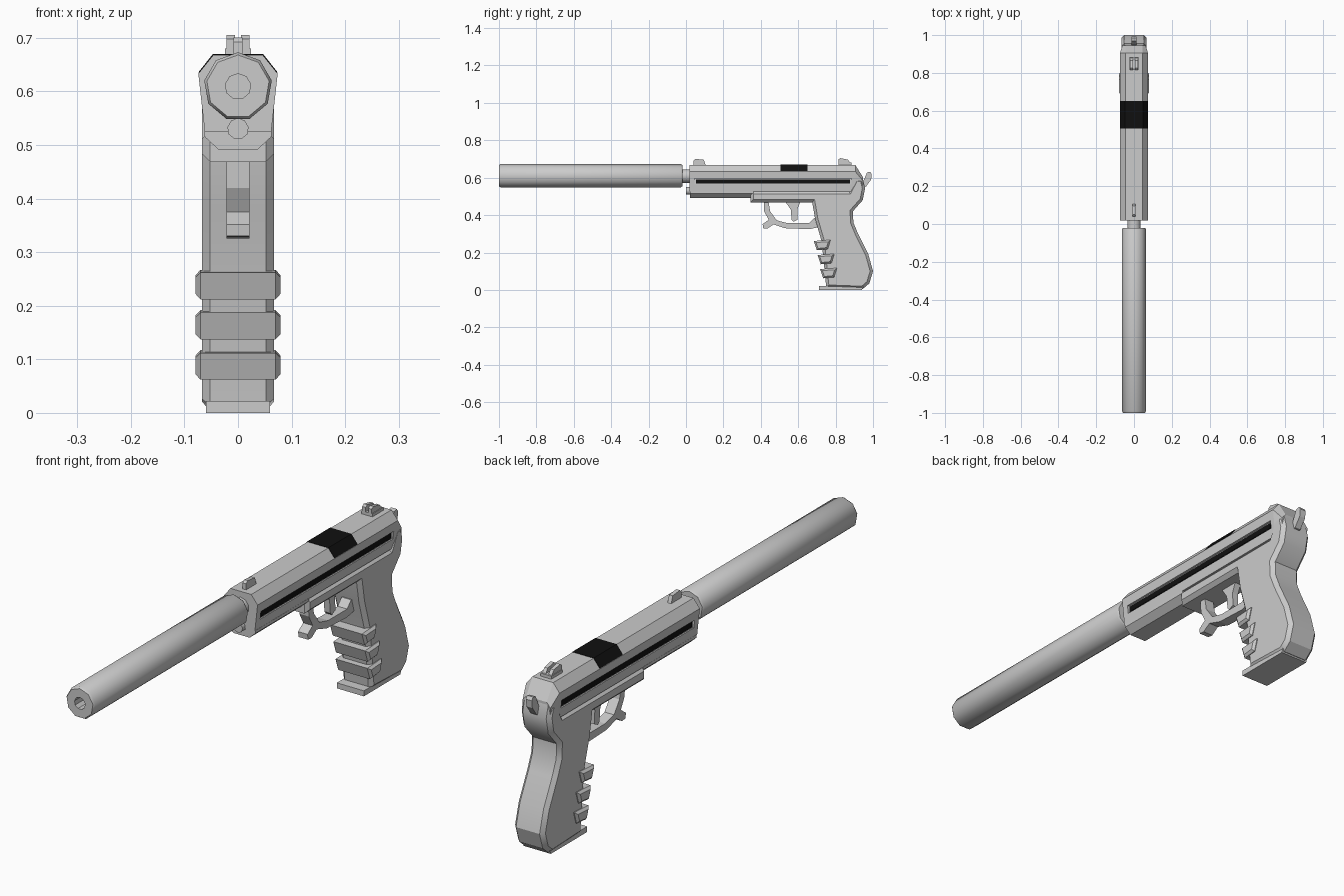
import bpy, bmesh
from math import sin, cos, pi, radians

if "Cube" in bpy.data.objects:
    bpy.data.objects.remove(bpy.data.objects["Cube"])

black = bpy.data.materials.new("black")
black.diffuse_color = (0.005, 0.005, 0.005, 1)
black.use_nodes = True
black.node_tree.nodes["Principled BSDF"].inputs["Base Color"].default_value = black.diffuse_color


def finish(bm, name, mat=None, smooth=None):
    bmesh.ops.recalc_face_normals(bm, faces=bm.faces[:])
    me = bpy.data.meshes.new(name)
    bm.to_mesh(me)
    bm.free()
    ob = bpy.data.objects.new(name, me)
    bpy.context.collection.objects.link(ob)
    if mat:
        me.materials.append(mat)
    if smooth:
        bpy.ops.object.select_all(action='DESELECT')
        ob.select_set(True)
        bpy.context.view_layer.objects.active = ob
        bpy.ops.object.shade_smooth_by_angle(angle=radians(smooth))
    return ob


def prism(name, pts, x0, x1, bevel=0, **kw):
    """Side profile (y, z) extruded from x0 to x1, with chamfered rims."""
    bm = bmesh.new()
    a = [bm.verts.new((x0, y, z)) for y, z in pts]
    b = [bm.verts.new((x1, y, z)) for y, z in pts]
    caps = [bm.faces.new(a), bm.faces.new(b[::-1])]
    n = len(pts)
    for i in range(n):
        j = (i + 1) % n
        bm.faces.new((a[j], a[i], b[i], b[j]))
    bmesh.ops.recalc_face_normals(bm, faces=bm.faces[:])
    if bevel:
        rims = [e for f in caps for e in f.edges]
        bmesh.ops.bevel(bm, geom=rims, offset=bevel, segments=1,
                        affect='EDGES', clamp_overlap=False)
    return finish(bm, name, **kw)


def loft(name, sections, **kw):
    """Cross-sections [(y, [(x, z), ...]), ...] skinned along y."""
    bm = bmesh.new()
    rings = [[bm.verts.new((x, y, z)) for x, z in pts] for y, pts in sections]
    bm.faces.new(rings[0])
    bm.faces.new(rings[-1][::-1])
    n = len(rings[0])
    for r, s in zip(rings, rings[1:]):
        for i in range(n):
            j = (i + 1) % n
            bm.faces.new((r[j], r[i], s[i], s[j]))
    return finish(bm, name, **kw)


def sym(half):
    """Mirror a right-hand outline (top to bottom) to a closed section."""
    return half + [(-x, z) for x, z in reversed(half)]


def ngon(n, r, z):
    return [(r * sin(2 * pi * i / n), z + r * cos(2 * pi * i / n)) for i in range(n)]


def rect(y0, y1, z0, z1):
    return [(y0, z0), (y1, z0), (y1, z1), (y0, z1)]


def cut(ob, cutter):
    m = ob.modifiers.new("cut", 'BOOLEAN')
    m.operation, m.object, m.solver = 'DIFFERENCE', cutter, 'EXACT'
    cutter.hide_render = True
    cutter.hide_set(True)


# suppressor with bore, barrel and guide rod
Z = 0.609
sup = loft("suppressor", [(-1, ngon(9, 0.059, Z)), (-0.992, ngon(9, 0.064, Z)),
                          (-0.028, ngon(9, 0.064, Z)), (-0.02, ngon(9, 0.059, Z))],
           smooth=42)
cut(sup, loft("bore_cutter", [(-1.1, ngon(9, 0.024, Z)), (-0.75, ngon(9, 0.024, Z))]))
loft("barrel", [(-0.04, ngon(10, 0.036, Z)), (0.1, ngon(10, 0.036, Z))], smooth=40)
loft("guide_rod", [(0.0, ngon(9, 0.02, 0.53)), (0.1, ngon(9, 0.02, 0.53))], smooth=42)

# slide, sloping down at the rear
body = sym([(0.046, 0.668), (0.074, 0.633), (0.062, 0.525)])
tail = sym([(0.045, 0.605), (0.062, 0.585), (0.06, 0.525)])
slide = loft("slide", [(0.018, body), (0.905, body), (0.945, tail)])

# side grooves with black inlays
for s, side in ((1, "right"), (-1, "left")):
    cut(slide, prism(side + "_groove_cutter", rect(0.045, 0.885, 0.564, 0.596),
                     s * 0.061, s * 0.1))
    prism(side + "_groove_inlay", rect(0.053, 0.877, 0.569, 0.591),
          s * 0.05, s * 0.064, mat=black)

# ejection port panel over the top facets
port = sym([(0.047, 0.6695), (0.0745, 0.635), (0.06, 0.634)])
loft("ejection_port", [(0.505, port), (0.65, port)], mat=black)

# sights
prism("front_sight", [(0.04, 0.66), (0.04, 0.692), (0.05, 0.701), (0.095, 0.696),
                      (0.108, 0.66)], -0.008, 0.008)
prism("rear_sight_base", rect(0.815, 0.885, 0.66, 0.68), -0.024, 0.024)
for s, side in ((1, "right"), (-1, "left")):
    prism("rear_sight_post_" + side, [(0.815, 0.67), (0.815, 0.698), (0.825, 0.705),
          (0.865, 0.697), (0.885, 0.67)], s * 0.006, s * 0.021)

# dust cover under the slide
dust = sym([(0.063, 0.527), (0.062, 0.515), (0.036, 0.491)])
loft("dust_cover", [(0.022, dust), (0.36, dust)])

# frame and grip in one profile
prism("frame_and_grip", [
    (0.345, 0.527), (0.345, 0.468), (0.675, 0.468), (0.69, 0.38), (0.725, 0.26),
    (0.75, 0.012), (0.945, 0.005), (0.98, 0.035), (1.0, 0.1), (0.975, 0.19),
    (0.92, 0.30), (0.895, 0.36), (0.892, 0.42), (0.945, 0.48), (0.958, 0.545),
    (0.945, 0.595), (0.905, 0.595), (0.87, 0.527)],
    -0.067, 0.067, bevel=0.015, smooth=32)
prism("magazine_base", [(0.71, 0), (0.94, 0), (0.95, 0.022), (0.71, 0.022)],
      -0.06, 0.06)

# three raised bands round the front of the grip
for i, (y, z) in enumerate([(0.683, 0.212), (0.703, 0.137), (0.717, 0.062)]):
    prism(f"grip_band_{i + 1}", [(y + 0.017, z), (y + 0.075, z + 0.006), (y + 0.09, z + 0.055),
          (y, z + 0.05)], -0.079, 0.079, bevel=0.009)

# trigger guard with hooked front
prism("trigger_guard", [
    (0.415, 0.48), (0.418, 0.42), (0.442, 0.375), (0.41, 0.352), (0.412, 0.33),
    (0.435, 0.328), (0.468, 0.35), (0.53, 0.33), (0.66, 0.325), (0.73, 0.34),
    (0.71, 0.385), (0.685, 0.385), (0.66, 0.358), (0.54, 0.358), (0.485, 0.372),
    (0.45, 0.42), (0.44, 0.48)], -0.021, 0.021)

# trigger and hammer
prism("trigger", [(0.525, 0.48), (0.56, 0.43), (0.565, 0.375), (0.575, 0.365),
                  (0.597, 0.375), (0.595, 0.43), (0.615, 0.48)], -0.013, 0.013)
prism("hammer", [(0.92, 0.56), (0.945, 0.575), (0.968, 0.628), (0.985, 0.632),
                 (0.993, 0.62), (0.99, 0.59), (0.962, 0.552), (0.92, 0.54)],
      -0.013, 0.013)
